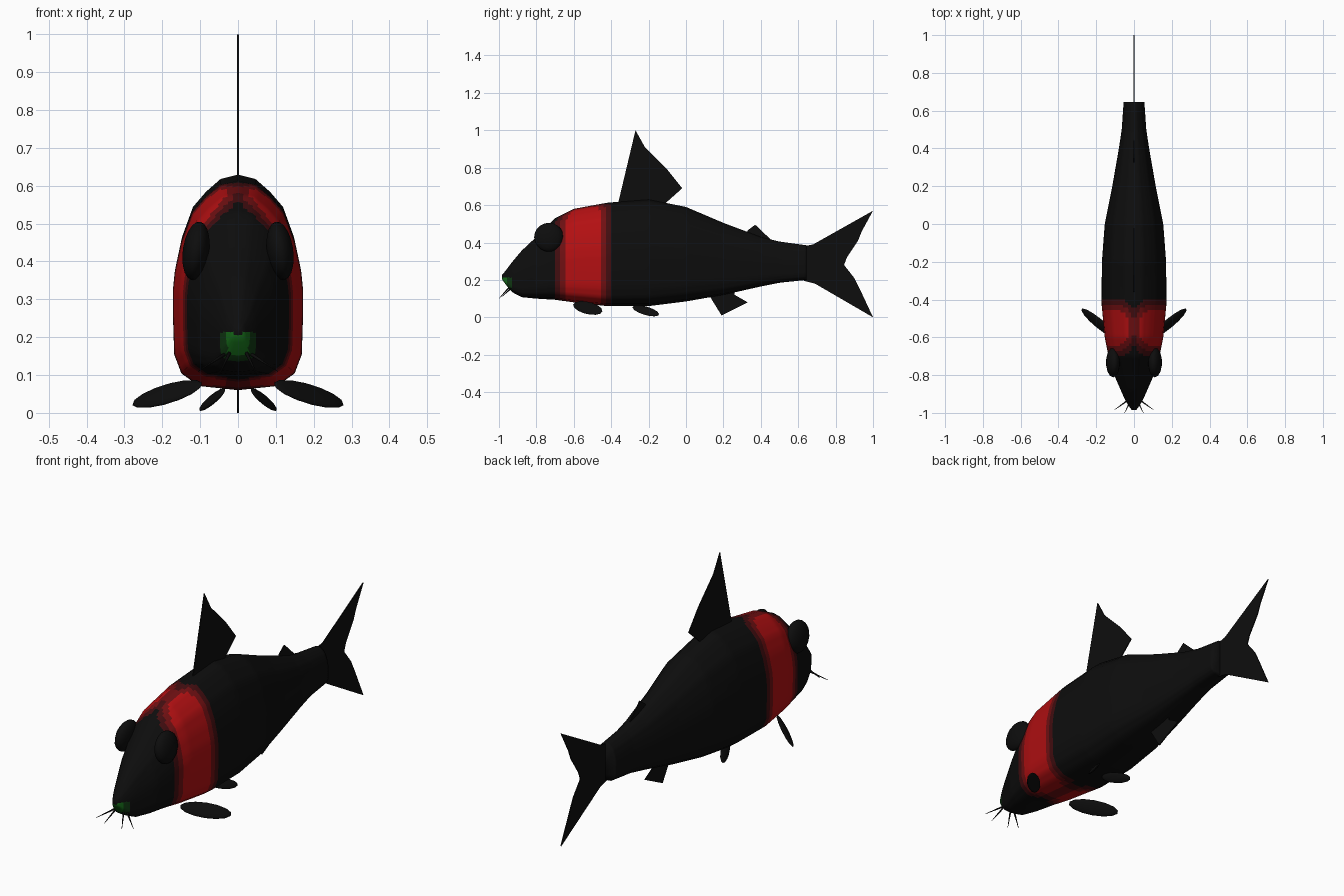
import bpy, bmesh, math
from mathutils import Vector, Matrix

if "Cube" in bpy.data.objects:
    bpy.data.objects.remove(bpy.data.objects["Cube"])


def material(name, r, g, b):
    m = bpy.data.materials.new(name)
    m.use_nodes = True
    m.diffuse_color = (r, g, b, 1)
    bsdf = m.node_tree.nodes["Principled BSDF"]
    bsdf.inputs["Base Color"].default_value = (r, g, b, 1)
    bsdf.inputs["Roughness"].default_value = 0.8
    return m


black = material("black", 0.004, 0.004, 0.004)
red = material("bright red", 0.45, 0.005, 0.006)
mid_red = material("medium red", 0.16, 0.005, 0.006)
dark_red = material("dark red", 0.055, 0.004, 0.005)
green = material("green", 0.008, 0.15, 0.01)
dark_green = material("dark green", 0.005, 0.04, 0.006)


def finish(name, bm, mats, smooth=True):
    bmesh.ops.recalc_face_normals(bm, faces=bm.faces)
    mesh = bpy.data.meshes.new(name)
    bm.to_mesh(mesh)
    bm.free()
    for m in mats:
        mesh.materials.append(m)
    ob = bpy.data.objects.new(name, mesh)
    bpy.context.collection.objects.link(ob)
    for p in mesh.polygons:
        p.use_smooth = smooth
    return ob


def lerp_table(rows, y):
    for a, b in zip(rows, rows[1:]):
        if y <= b[0]:
            t = (y - a[0]) / (b[0] - a[0])
            return [p + (q - p) * t for p, q in zip(a, b)]
    return rows[-1]


# Body stations: y, top, bottom, half width
STATIONS = [
    (-0.985, 0.225, 0.205, 0.012), (-0.96, 0.255, 0.17, 0.03),
    (-0.93, 0.295, 0.135, 0.048), (-0.88, 0.355, 0.108, 0.07),
    (-0.8, 0.43, 0.1, 0.105), (-0.7, 0.53, 0.094, 0.135),
    (-0.6, 0.58, 0.08, 0.155), (-0.42, 0.613, 0.06, 0.172),
    (-0.2, 0.63, 0.06, 0.17), (0, 0.59, 0.085, 0.155),
    (0.2, 0.505, 0.12, 0.115), (0.4, 0.43, 0.165, 0.08),
    (0.5, 0.405, 0.185, 0.065), (0.645, 0.385, 0.2, 0.055)]

# Half section, bottom to top, as fractions of half width and height
HALF = [(0, 0), (0.6, 0.02), (0.87, 0.08), (0.98, 0.17), (1, 0.36), (1, 0.48),
        (0.97, 0.57), (0.87, 0.71), (0.7, 0.85), (0.5, 0.92), (0.27, 0.98), (0, 1)]
fine = []
for a, b in zip(HALF, HALF[1:]):
    for k in range(3):
        t = k / 3
        fine.append((a[0] + (b[0] - a[0]) * t, a[1] + (b[1] - a[1]) * t))
fine.append(HALF[-1])
section = fine + [(-x, z) for x, z in reversed(fine[1:-1])]


def body_colour(c):
    # Mouth patch, then the nested band; everything else is black
    if c.y < -0.935 and c.z < 0.213:
        return 4 if abs(c.x) < 0.027 and c.z > 0.155 else 5
    s = math.hypot(c.y + 0.55, 1.4 * max(0, 0.09 - abs(c.x)))
    for index, limit in ((1, 0.092), (2, 0.125), (3, 0.155)):
        if s < limit:
            return index
    return 0


bm = bmesh.new()
rings = []
steps = 120
for i in range(steps + 1):
    y = -0.985 + 1.63 * i / steps
    _, top, bottom, w = lerp_table(STATIONS, y)
    rings.append([bm.verts.new((x * w, y, bottom + z * (top - bottom)))
                  for x, z in section])
n = len(section)
for a, b in zip(rings, rings[1:]):
    for j in range(n):
        k = (j + 1) % n
        bm.faces.new((a[j], a[k], b[k], b[j]))
for ring in (rings[0], rings[-1]):
    bm.faces.new(ring)
for f in bm.faces:
    f.material_index = body_colour(f.calc_center_median())
finish("body", bm, [black, red, mid_red, dark_red, green, dark_green])


# Thin fins on the centre plane, outlined as (y, z)
def flat_fin(name, outline):
    bm = bmesh.new()
    bm.faces.new([bm.verts.new((0, y, z)) for y, z in outline])
    ob = finish(name, bm, [black], False)
    mod = ob.modifiers.new("thickness", "SOLIDIFY")
    mod.thickness = 0.005
    mod.offset = 0


flat_fin("dorsal_fin", [(-0.37, 0.58), (-0.27, 1.0), (-0.22, 0.91), (-0.1, 0.79),
                        (-0.02, 0.69), (-0.11, 0.61), (-0.11, 0.57)])
flat_fin("small_back_fin", [(0.32, 0.44), (0.33, 0.465), (0.37, 0.495), (0.47, 0.4)])
flat_fin("anal_fin", [(0.11, 0.14), (0.19, 0.01), (0.33, 0.08), (0.26, 0.12), (0.26, 0.15)])
flat_fin("tail_fin", [(0.63, 0.38), (0.68, 0.39), (1, 0.57), (0.94, 0.46), (0.92, 0.41),
                      (0.86, 0.32), (0.845, 0.28), (0.9, 0.21), (0.93, 0.15), (1, 0),
                      (0.69, 0.18), (0.63, 0.195)])


# Ellipsoid spanned by three half axes, used for paired fins and eyes
def ellipsoid(name, centre, a, b, c, side):
    mat = Matrix((a, b, c)).transposed().to_4x4()
    mat = Matrix.Translation(centre) @ mat
    bm = bmesh.new()
    bmesh.ops.create_uvsphere(bm, u_segments=14, v_segments=10, radius=1, matrix=mat)
    bmesh.ops.scale(bm, vec=(side, 1, 1), verts=bm.verts)
    finish(name, bm, [black])


def leaf_fin(name, centre, length, breadth, thickness, side):
    a, b = Vector(length), Vector(breadth)
    ellipsoid(name, centre, a, b, a.cross(b).normalized() * thickness, side)


# Whisker as a slim cone between two points
def whisker(name, start, end, side):
    p, q = (Vector((v[0] * side, v[1], v[2])) for v in (start, end))
    d = q - p
    mat = Matrix.Translation((p + q) / 2) @ d.to_track_quat("Z", "Y").to_matrix().to_4x4()
    bm = bmesh.new()
    bmesh.ops.create_cone(bm, cap_ends=True, segments=6, radius1=0.005,
                          radius2=0.001, depth=d.length, matrix=mat)
    finish(name, bm, [black])


for label, side in (("left", 1), ("right", -1)):
    ellipsoid(label + "_eye", (0.111, -0.733, 0.428), (0.035, 0, 0.008),
              (0, 0.079, 0), (-0.012, 0, 0.077), side)
    leaf_fin(label + "_pectoral_fin", (0.187, -0.525, 0.05),
             (0.092, 0.075, -0.024), (0.01, -0.022, -0.028), 0.01, side)
    leaf_fin(label + "_pelvic_fin", (0.068, -0.215, 0.035),
             (0.032, 0.07, -0.022), (0.012, -0.012, -0.02), 0.008, side)
    whisker(label + "_outer_whisker", (0.035, -0.935, 0.155), (0.105, -0.985, 0.11), side)
    whisker(label + "_inner_whisker", (0.022, -0.945, 0.16), (0.05, -1.0, 0.1), side)
